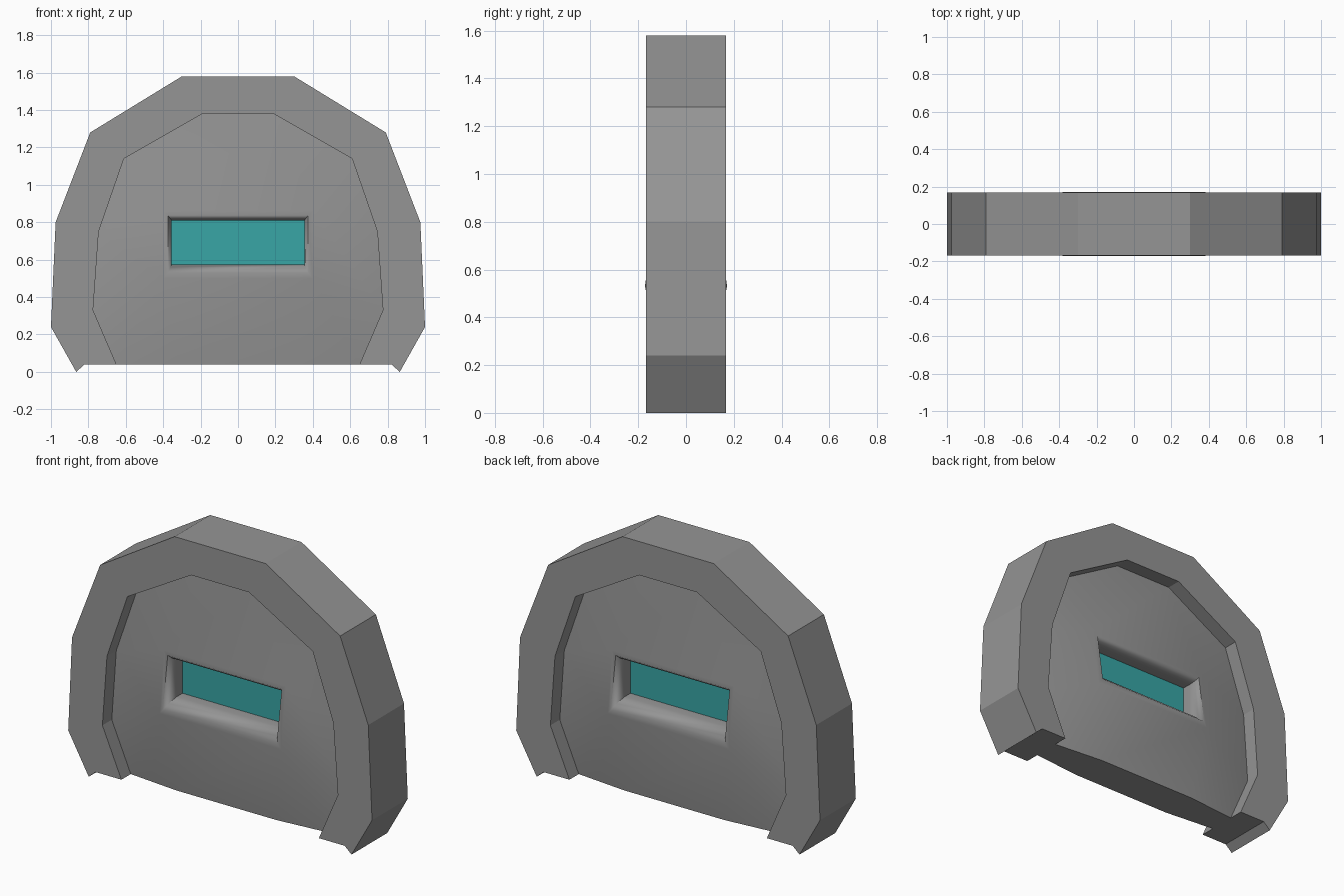
import bpy, bmesh, math

cube = bpy.data.objects.get("Cube")
if cube:
    bpy.data.objects.remove(cube, do_unlink=True)


def material(name, rgb):
    m = bpy.data.materials.new(name)
    m.use_nodes = True
    m.diffuse_color = (*rgb, 1)
    m.node_tree.nodes["Principled BSDF"].inputs["Base Color"].default_value = (*rgb, 1)
    return m


def finish(bm, name, mat):
    bmesh.ops.recalc_face_normals(bm, faces=bm.faces[:])
    mesh = bpy.data.meshes.new(name)
    bm.to_mesh(mesh)
    bm.free()
    mesh.materials.append(mat)
    obj = bpy.data.objects.new(name, mesh)
    bpy.context.collection.objects.link(obj)
    return obj


def mirrored(half):
    """Close a right-hand profile (listed bottom to top) with its mirror image."""
    return half + [(-p[0], *p[1:]) for p in reversed(half)]


grey = material("grey_metal", (0.30, 0.30, 0.30))
teal = material("teal_glass", (0.04, 0.38, 0.38))

DEPTH = 0.168       # half thickness of the frame
BASE = 0.04         # height of the door's lower edge
outer = [(0.82, BASE), (0.865, 0), (1, 0.24), (0.975, 0.8), (0.79, 1.28), (0.3, 1.58)]
inner = [(0.65, BASE), (0.775, 0.33), (0.745, 0.75), (0.61, 1.14), (0.19, 1.38)]

# Frame: arched band, open at the bottom
bm = bmesh.new()
rim = mirrored(outer) + mirrored(inner)[::-1]
face = bm.faces.new([bm.verts.new((x, -DEPTH, z)) for x, z in rim])
ext = bmesh.ops.extrude_face_region(bm, geom=[face])
for v in ext["geom"]:
    if isinstance(v, bmesh.types.BMVert):
        v.co.y = DEPTH
finish(bm, "door_frame", grey)

# Panel: recessed at the rim, swelling to a rounded lip around the window
edge = mirrored([(0.33, BASE, 0.11)] + [(x, z, 0.08) for x, z in inner])
# each ring: half width, low z, high z, low depth, high depth
rings = [(0.40, 0.50, 0.86, 0.165, 0.122),
         (0.375, 0.53, 0.837, 0.172, 0.125),
         (0.36, 0.56, 0.817, 0.14, 0.105),
         (0.355, 0.575, 0.81, 0.067, 0.067),
         (0.355, 0.575, 0.81, 0.01, 0.01)]
bm = bmesh.new()
bottoms = []
for side in (1, -1):
    def vert(x, z, y):
        return bm.verts.new((side * x, -side * y, z))

    rim = [vert(*p) for p in edge]
    loops = [[vert(*p) for p in mirrored([(w, lo, ylo), (w, hi, yhi)])]
             for w, lo, hi, ylo, yhi in rings]
    # fan the rim onto the four lip corners, three rim points per corner
    for i in range(len(rim)):
        j = (i + 1) % len(rim)
        a, b = loops[0][i // 3], loops[0][j // 3]
        bm.faces.new([rim[i], rim[j], b] + ([a] if a is not b else []))
    for first, second in zip(loops, loops[1:]):
        for i in range(4):
            j = (i + 1) % 4
            bm.faces.new((first[i], first[j], second[j], second[i]))
    bottoms += [rim[-2], rim[-1], rim[0], rim[1]]
bm.faces.new(bottoms)
panel = finish(bm, "door_panel", grey)
bpy.ops.object.select_all(action="DESELECT")
panel.select_set(True)
bpy.context.view_layer.objects.active = panel
bpy.ops.object.shade_smooth_by_angle(angle=math.radians(70))

# Window pane
bm = bmesh.new()
bmesh.ops.create_cube(bm, size=1)
bmesh.ops.scale(bm, vec=(0.71, 0.03, 0.235), verts=bm.verts[:])
bmesh.ops.translate(bm, vec=(0, 0, 0.6925), verts=bm.verts[:])
finish(bm, "window_pane", teal)
